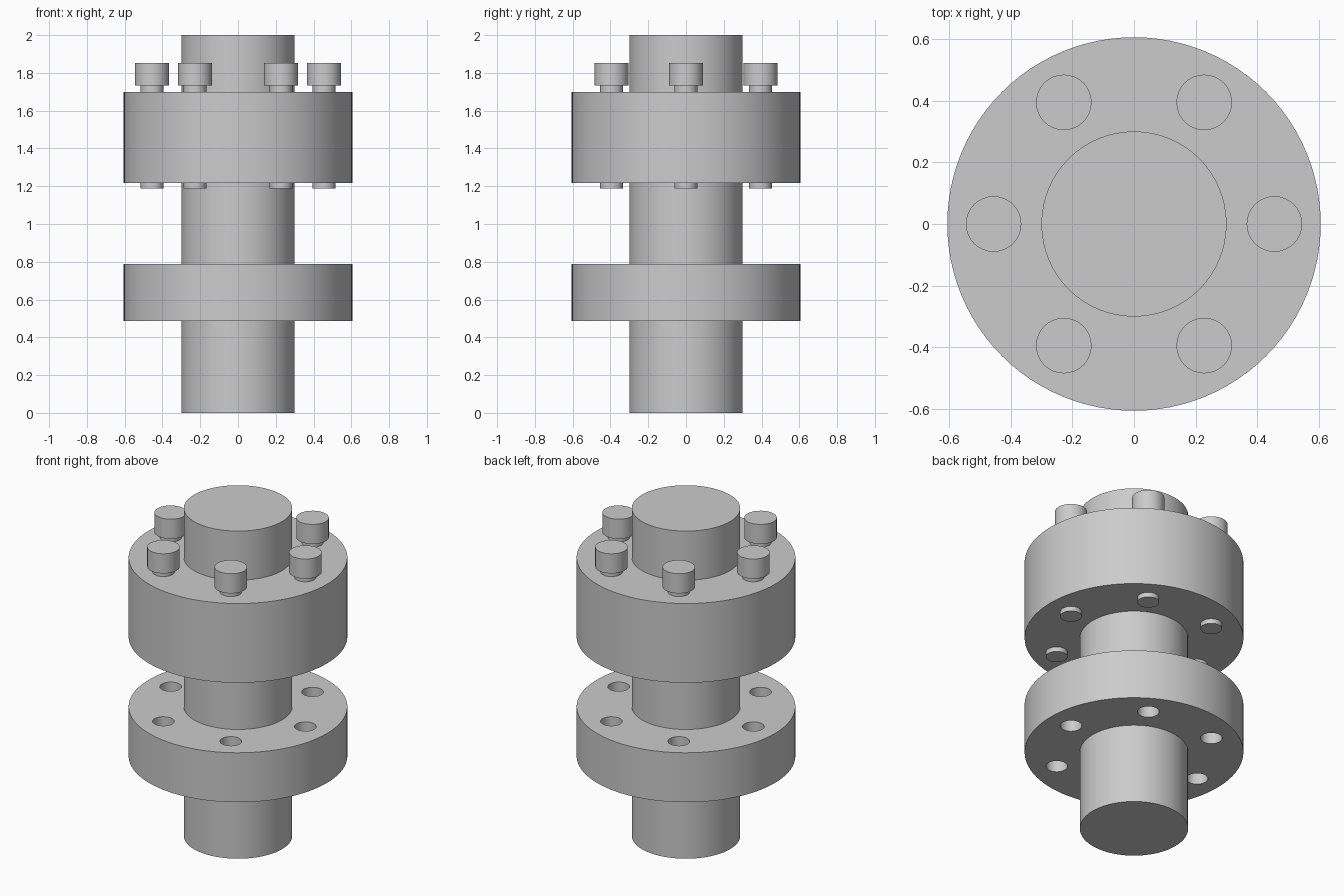
import bpy, bmesh, math
from mathutils import Matrix, Vector

default = bpy.data.objects.get("Cube")
if default:
    bpy.data.objects.remove(default, do_unlink=True)

SHAFT_R, FLANGE_R = 0.30, 0.605
HOLE_R, HEAD_R, BOLT_CIRCLE = 0.06, 0.09, 0.455
BOLTS = [Vector((BOLT_CIRCLE * math.cos(a), BOLT_CIRCLE * math.sin(a), 0))
         for a in (i * math.pi / 3 for i in range(6))]

steel = bpy.data.materials.new("grey steel")
steel.use_nodes = True
GREY = (0.6, 0.6, 0.6, 1)
steel.diffuse_color = GREY
steel.node_tree.nodes["Principled BSDF"].inputs["Base Color"].default_value = GREY


def finish(name, bm):
    """Turn a bmesh into a smooth-shaded object with sharp rims."""
    bmesh.ops.recalc_face_normals(bm, faces=bm.faces[:])
    mesh = bpy.data.meshes.new(name)
    bm.to_mesh(mesh)
    bm.free()
    mesh.materials.append(steel)
    obj = bpy.data.objects.new(name, mesh)
    bpy.context.collection.objects.link(obj)
    bpy.ops.object.select_all(action="DESELECT")
    obj.select_set(True)
    bpy.context.view_layer.objects.active = obj
    bpy.ops.object.shade_smooth_by_angle(angle=math.radians(30))
    return obj


def add_cylinder(bm, radius, z0, z1, segments):
    bmesh.ops.create_cone(bm, cap_ends=True, segments=segments,
                          radius1=radius, radius2=radius, depth=z1 - z0,
                          matrix=Matrix.Translation((0, 0, (z0 + z1) / 2)))


def cylinder(name, radius, z0, z1, segments=64):
    bm = bmesh.new()
    add_cylinder(bm, radius, z0, z1, segments)
    return finish(name, bm)


def flange(name, z0, z1):
    """Disc with a ring of through holes, extruded from a filled outline."""
    bm = bmesh.new()
    bmesh.ops.create_circle(bm, segments=96, radius=FLANGE_R,
                            matrix=Matrix.Translation((0, 0, z0)))
    bmesh.ops.create_circle(bm, segments=64, radius=SHAFT_R,
                            matrix=Matrix.Translation((0, 0, z0)))
    for p in BOLTS:
        bmesh.ops.create_circle(bm, segments=32, radius=HOLE_R,
                                matrix=Matrix.Translation(p + Vector((0, 0, z0))))
    bmesh.ops.triangle_fill(bm, use_beauty=True, edges=bm.edges[:],
                            normal=(0, 0, 1))
    ext = bmesh.ops.extrude_face_region(bm, geom=bm.faces[:], use_keep_orig=True)
    top = [v for v in ext["geom"] if isinstance(v, bmesh.types.BMVert)]
    bmesh.ops.translate(bm, verts=top, vec=(0, 0, z1 - z0))
    return finish(name, bm)


# Lower half: shaft with a drilled flange
cylinder("lower_shaft", SHAFT_R, 0, 0.79)
flange("lower_flange", 0.487, 0.789)

# Upper half: shaft through a thick flange
cylinder("upper_shaft", SHAFT_R, 0.79, 2.0)
cylinder("upper_flange", FLANGE_R, 1.216, 1.70, 96)

# Six bolts, each a head and a shank, passing through the upper flange
for i, p in enumerate(BOLTS):
    bm = bmesh.new()
    add_cylinder(bm, HOLE_R, 1.187, 1.733, 32)
    add_cylinder(bm, HEAD_R, 1.733, 1.853, 32)
    finish(f"bolt_{i + 1}", bm).location = p
